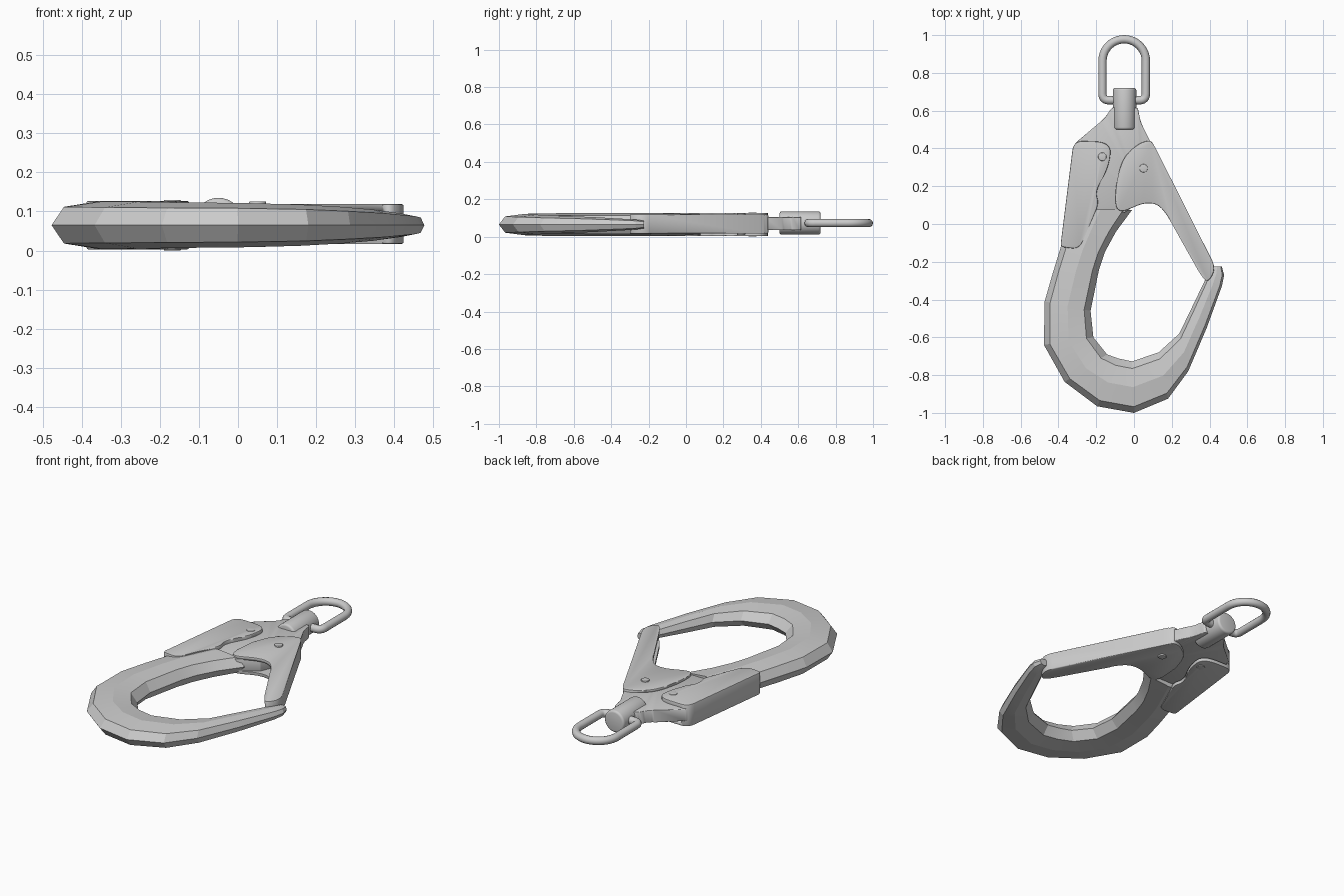
import bpy, bmesh, math
from mathutils import Vector

if "Cube" in bpy.data.objects:
    bpy.data.objects.remove(bpy.data.objects["Cube"])


def add_object(name, bm, angle=None):
    bmesh.ops.recalc_face_normals(bm, faces=bm.faces)
    me = bpy.data.meshes.new(name)
    bm.to_mesh(me)
    bm.free()
    ob = bpy.data.objects.new(name, me)
    bpy.context.collection.objects.link(ob)
    select(ob)
    if angle:
        bpy.ops.object.shade_smooth_by_angle(angle=math.radians(angle))
    return ob


def select(ob):
    bpy.ops.object.select_all(action='DESELECT')
    bpy.context.view_layer.objects.active = ob
    ob.select_set(True)


def rounded(corners, seg=6):
    """Turn (x, y, radius) corners into an outline with softened corners."""
    out, n = [], len(corners)
    for i, (x, y, r) in enumerate(corners):
        p = Vector((x, y))
        if r == 0:
            out.append(p)
            continue
        a, b = Vector(corners[i - 1][:2]) - p, Vector(corners[(i + 1) % n][:2]) - p
        a = p + a.normalized() * min(r, a.length * .48)
        b = p + b.normalized() * min(r, b.length * .48)
        for k in range(seg + 1):
            t = k / seg
            out.append(a * (1 - t) ** 2 + p * 2 * t * (1 - t) + b * t * t)
    return out


def prism(name, outline, z0, z1, bevel=0.0):
    bm = bmesh.new()
    face = bm.faces.new([bm.verts.new((p[0], p[1], z0)) for p in outline])
    ext = bmesh.ops.extrude_face_region(bm, geom=[face])
    for v in ext['geom']:
        if isinstance(v, bmesh.types.BMVert):
            v.co.z = z1
    if bevel:
        rim = [e for e in bm.edges if abs(e.verts[0].co.z - e.verts[1].co.z) < 1e-6]
        bmesh.ops.bevel(bm, geom=rim, offset=bevel, segments=2, profile=.5, affect='EDGES')
    return add_object(name, bm, 30)


def channel(name, corners, z0, z1, plate, shift):
    """Folded sheet part: two side plates joined by a wall on one edge."""
    outline = rounded(corners)
    ob = prism(name, outline, z0, z1, .005)
    cut = prism(name + "_slot", [p + Vector(shift) for p in outline], z0 + plate, z1 - plate)
    mod = ob.modifiers.new("slot", 'BOOLEAN')
    mod.operation, mod.object, mod.solver = 'DIFFERENCE', cut, 'EXACT'
    select(ob)
    bpy.ops.object.modifier_apply(modifier="slot")
    bpy.data.objects.remove(cut)


def cylinder(name, loc, r, depth, bevel, axis='Z', seg=32):
    rot = (math.pi / 2, 0, 0) if axis == 'Y' else (0, 0, 0)
    bpy.ops.mesh.primitive_cylinder_add(vertices=seg, radius=r, depth=depth, location=loc, rotation=rot)
    ob = bpy.context.object
    ob.name = name
    m = ob.modifiers.new("bevel", 'BEVEL')
    m.width, m.segments, m.limit_method, m.angle_limit = bevel, 3, 'ANGLE', math.radians(40)
    bpy.ops.object.modifier_apply(modifier="bevel")
    bpy.ops.object.shade_smooth_by_angle(angle=math.radians(35))


# Hook: faceted loft, each station is outer x, y, inner x, y, half height
stations = [
    (-.345, .08, -.01, .075, .055),
    (-.365, -.04, -.095, -.04, .058),
    (-.39, -.13, -.155, -.15, .061),
    (-.43, -.26, -.185, -.24, .062),
    (-.473, -.41, -.23, -.46, .062),
    (-.477, -.64, -.215, -.60, .061),
    (-.367, -.836, -.143, -.69, .060),
    (-.195, -.965, -.08, -.713, .058),
    (0, -1.0, -.01, -.727, .057),
    (.18, -.925, .13, -.68, .053),
    (.287, -.78, .24, -.58, .047),
    (.385, -.55, .305, -.445, .040),
    (.465, -.33, .37, -.31, .030),
    (.477, -.27, .395, -.255, .026),
    (.465, -.225, .415, -.225, .020),
]
bm = bmesh.new()
rings = []
for ox, oy, ix, iy, h in stations:
    o, i = Vector((ox, oy)), Vector((ix, iy))
    section = [(0, 0), (.12, .76), (.5, 1), (.86, .8), (1, 0), (.86, -.8), (.5, -1), (.12, -.76)]
    rings.append([bm.verts.new((*o.lerp(i, t), .065 + h * z)) for t, z in section])
for a, b in zip(rings, rings[1:]):
    for k in range(8):
        bm.faces.new((a[k], a[(k + 1) % 8], b[(k + 1) % 8], b[k]))
bm.faces.new(rings[0])
bm.faces.new(rings[-1])
add_object("hook", bm, 12)

# Core plate joining hook, gate, lever and neck
prism("core_plate", rounded([
    (-.315, .425, .02), (-.155, .56, .03), (-.115, .62, .02), (.02, .615, .01), (.035, .54, .03),
    (.09, .43, 0), (.13, .33, 0), (.05, .13, 0), (-.05, .06, 0), (-.335, .06, 0)]),
    .035, .105, .004)

# Lock lever and gate, both folded channels
channel("lock_lever", [
    (-.32, .44, .05), (-.12, .435, .09), (-.13, .31, .07), (-.205, .17, .06), (-.185, .11, .04),
    (-.255, -.05, .04), (-.29, -.135, .07), (-.39, -.12, .02)],
    .003, .127, .02, (.03, .01))
channel("gate", [
    (.085, .445, .03), (.105, .42, .03), (.435, -.235, .05), (.39, -.315, .05), (.35, -.265, .04),
    (.145, .1, .09), (.06, .115, .05), (-.095, .05, .07), (-.10, .18, .05), (-.065, .345, .09),
    (.02, .425, .06)],
    .017, .119, .018, (-.03, -.015))

# Rivets
cylinder("lever_rivet", (-.168, .356, .065), .022, .13, .003, seg=24)
cylinder("gate_rivet", (.05, .295, .0675), .022, .117, .003, seg=24)

# Swivel barrel
cylinder("swivel_barrel", (-.05, .61, .073), .062, .22, .012, 'Y')

# D-shaped swivel ring
cx, r = -.052, .115
path = [Vector((cx + r * math.cos(math.pi * k / 20), .863 + r * math.sin(math.pi * k / 20))) for k in range(21)]
path += rounded([(cx - r, .8, 0), (cx - r, .655, .035), (cx + r, .655, .035), (cx + r, .8, 0)])
cu = bpy.data.curves.new("swivel_ring", 'CURVE')
cu.dimensions, cu.bevel_depth, cu.bevel_resolution = '3D', .022, 4
sp = cu.splines.new('POLY')
sp.points.add(len(path) - 1)
for pt, p in zip(sp.points, path):
    pt.co = (p.x, p.y, .073, 1)
sp.use_cyclic_u = True
ring = bpy.data.objects.new("swivel_ring", cu)
bpy.context.collection.objects.link(ring)
select(ring)
bpy.ops.object.convert(target='MESH')
bpy.ops.object.shade_smooth_by_angle(angle=math.radians(45))
